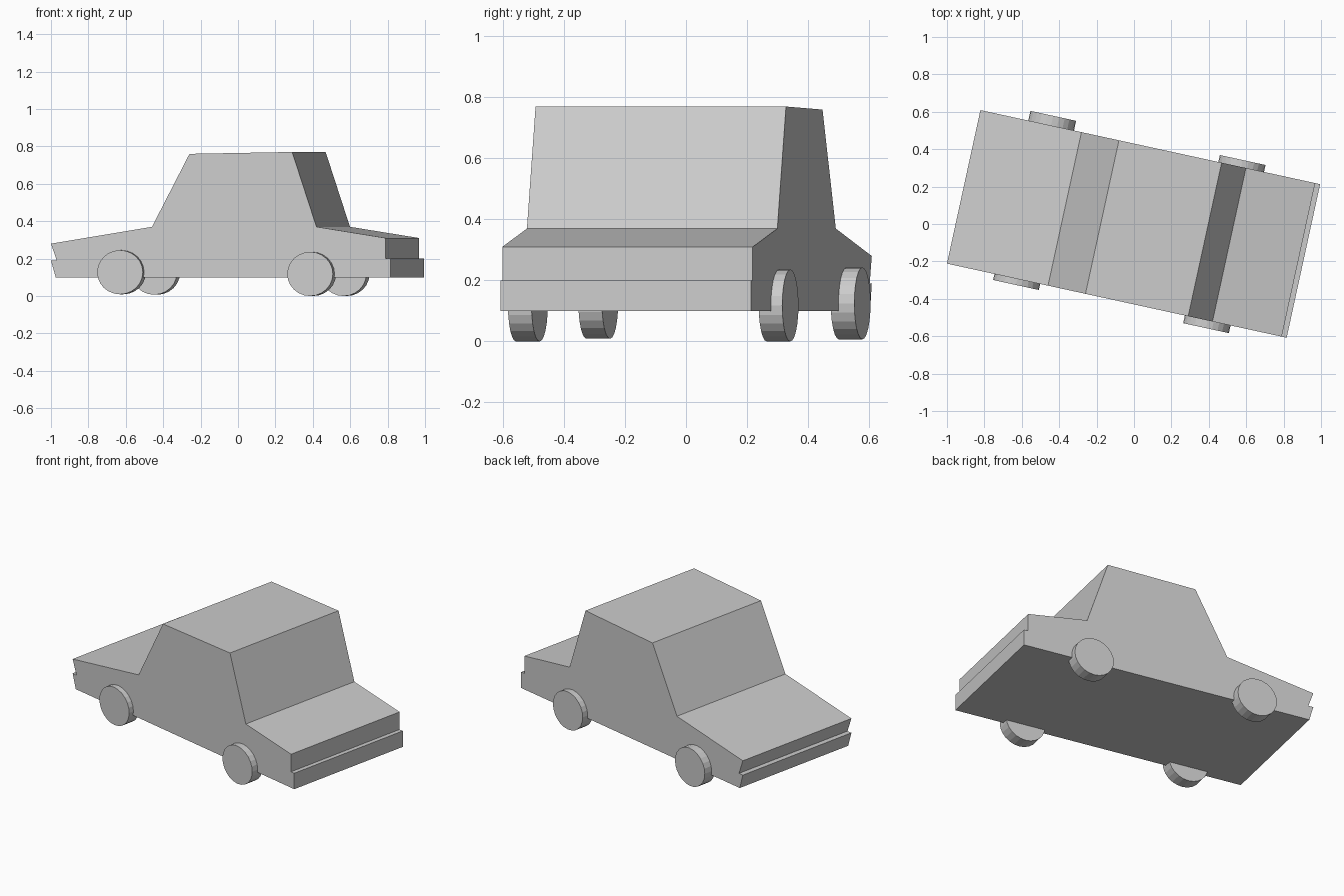
import bpy
import bmesh
import math
from mathutils import Matrix

cube = bpy.data.objects.get("Cube")
if cube:
    bpy.data.objects.remove(cube, do_unlink=True)

# The whole car is turned slightly about the vertical axis
TURN = Matrix.Rotation(math.radians(-12.3), 4, 'Z')
HALF_WIDTH = 0.42

grey = bpy.data.materials.new("plain grey")
grey.use_nodes = True
colour = (0.6, 0.6, 0.6, 1)
grey.diffuse_color = colour
grey.node_tree.nodes["Principled BSDF"].inputs["Base Color"].default_value = colour


def finish(name, bm):
    bmesh.ops.recalc_face_normals(bm, faces=bm.faces[:])
    bm.transform(TURN)
    mesh = bpy.data.meshes.new(name)
    bm.to_mesh(mesh)
    bm.free()
    mesh.materials.append(grey)
    obj = bpy.data.objects.new(name, mesh)
    bpy.context.collection.objects.link(obj)
    return obj


# Body: side profile (length, height) extruded across the width
profile = [
    (-0.906, 0.10), (0.927, 0.10), (0.927, 0.20), (0.90, 0.20),
    (0.90, 0.31), (0.521, 0.37), (0.388, 0.77), (-0.174, 0.76),
    (-0.379, 0.37), (-0.932, 0.28), (-0.90, 0.19), (-0.932, 0.19),
]
bm = bmesh.new()
side = bm.faces.new([bm.verts.new((u, -HALF_WIDTH, z)) for u, z in profile])
ext = bmesh.ops.extrude_face_region(bm, geom=[side])
bmesh.ops.translate(bm, vec=(0, 2 * HALF_WIDTH, 0),
                    verts=[v for v in ext["geom"] if isinstance(v, bmesh.types.BMVert)])
finish("car_body", bm)


# Wheels: slightly flattened discs, partly sunk into the body
def wheel(name, u, outer, z):
    thick = 0.079
    centre = outer - math.copysign(thick / 2, outer)
    place = (Matrix.Translation((u, centre, z))
             @ Matrix.Diagonal((0.125, 1, 0.118, 1))
             @ Matrix.Rotation(math.pi / 2, 4, 'X'))
    bm = bmesh.new()
    bmesh.ops.create_cone(bm, cap_ends=True, segments=24, radius1=1, radius2=1,
                          depth=thick, matrix=place)
    finish(name, bm)


wheel("front_right_wheel", 0.495, -0.462, 0.118)
wheel("front_left_wheel", 0.495, 0.458, 0.118)
wheel("back_right_wheel", -0.547, -0.453, 0.127)
wheel("back_left_wheel", -0.545, 0.473, 0.125)
